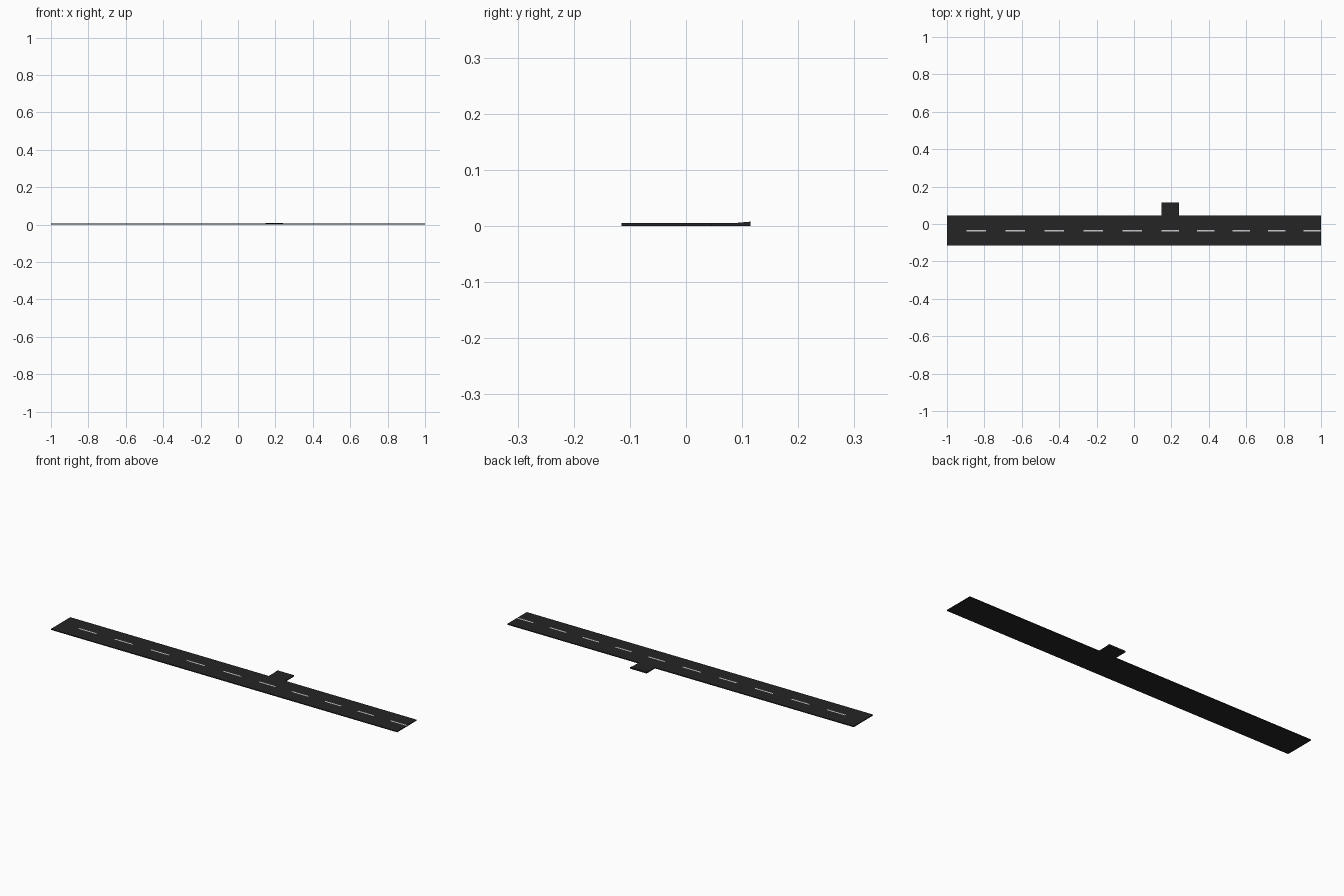
import bpy, bmesh

if "Cube" in bpy.data.objects:
    bpy.data.objects.remove(bpy.data.objects["Cube"])

ROAD_Z = 0.005
X0, X1, XS = -1.0, 1.0, 0.147          # ends of the road and start of the side turn-off


def material(name, value):
    mat = bpy.data.materials.new(name)
    mat.diffuse_color = (value, value, value, 1)
    mat.use_nodes = True
    mat.node_tree.nodes["Principled BSDF"].inputs["Base Color"].default_value = mat.diffuse_color
    return mat


asphalt = material("asphalt", 0.018)
paint = material("white_paint", 0.6)


def slab(name, xs, rows, painted=lambda i, j: False):
    """Solid slab: top grid over xs and (y, z) rows, closed down to z = 0."""
    bm = bmesh.new()
    grid = [[bm.verts.new((x, y, z)) for y, z in rows] for x in xs]
    for i in range(len(xs) - 1):
        for j in range(len(rows) - 1):
            f = bm.faces.new((grid[i][j], grid[i + 1][j],
                              grid[i + 1][j + 1], grid[i][j + 1]))
            f.material_index = int(painted(i, j))
    res = bmesh.ops.extrude_face_region(bm, geom=bm.faces[:], use_keep_orig=True)
    for v in res["geom"]:
        if isinstance(v, bmesh.types.BMVert):
            v.co.z = 0
    # only the top carries paint
    for f in bm.faces:
        if min(v.co.z for v in f.verts) < 1e-5:
            f.material_index = 0
    bmesh.ops.recalc_face_normals(bm, faces=bm.faces[:])
    me = bpy.data.meshes.new(name)
    bm.to_mesh(me)
    bm.free()
    me.materials.append(asphalt)
    me.materials.append(paint)
    ob = bpy.data.objects.new(name, me)
    bpy.context.collection.objects.link(ob)
    return ob


# main road: 11 equal steps to the turn-off, 9 after it, every other one a dash
left = [X0 + (XS - X0) * i / 11 for i in range(11)]
right = [XS + (X1 - XS) * i / 9 for i in range(10)]
xs = left + right
slab("road", xs,
     [(-0.115, ROAD_Z), (-0.039, ROAD_Z), (-0.031, ROAD_Z), (0.045, ROAD_Z)],
     lambda i, j: j == 1 and i % 2 == 1)

# short side turn-off, rising slightly at its outer end
slab("side_turn_off", right[:2],
     [(0.045, ROAD_Z), (0.085, ROAD_Z), (0.115, 0.0078)])
